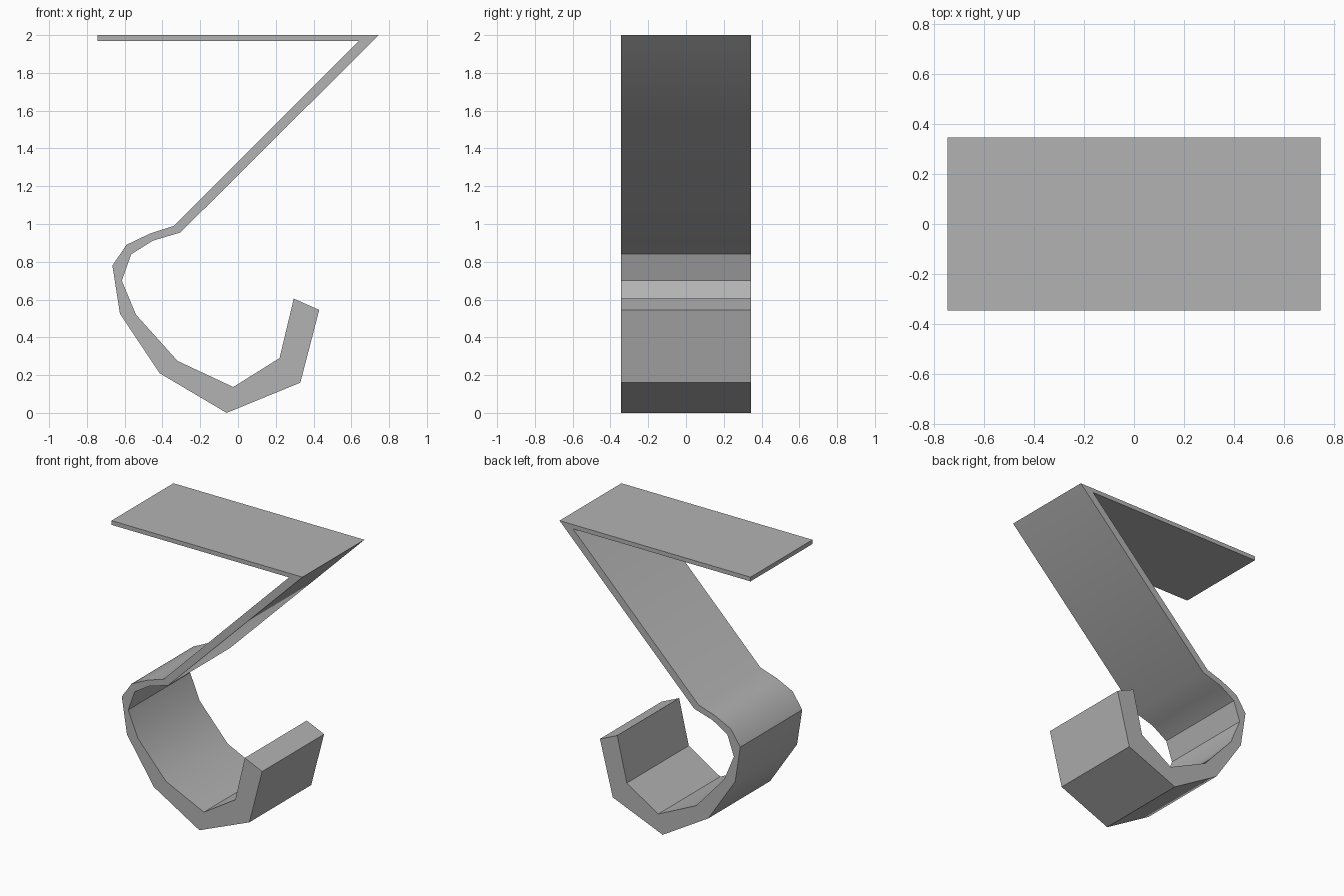
import bpy
import bmesh
import math

cube = bpy.data.objects.get("Cube")
if cube:
    bpy.data.objects.remove(cube, do_unlink=True)

HALF_WIDTH = 0.345

grey = bpy.data.materials.new("plain grey")
grey.use_nodes = True
colour = (0.45, 0.45, 0.45, 1)
grey.diffuse_color = colour
grey.node_tree.nodes["Principled BSDF"].inputs["Base Color"].default_value = colour

# Side profile: top plate, slanted arm, then the inside of the hook
inner = [(-0.745, 2), (0.745, 2), (-0.305, 0.955), (-0.45, 0.912),
         (-0.565, 0.84), (-0.615, 0.70), (-0.54, 0.52), (-0.32, 0.275),
         (-0.025, 0.137), (0.22, 0.29), (0.295, 0.605)]
# Hook tip, back round the outside of the hook, and up the arm
outer = [(0.43, 0.545), (0.33, 0.16), (-0.06, 0), (-0.415, 0.21),
         (-0.625, 0.525), (-0.665, 0.78), (-0.59, 0.89), (-0.465, 0.95),
         (-0.34, 0.99), (0.64, 1.97), (-0.745, 1.97)]

# Extrude the profile across the full width
bm = bmesh.new()
side = bm.faces.new([bm.verts.new((x, -HALF_WIDTH, z)) for x, z in inner + outer])
swept = bmesh.ops.extrude_face_region(bm, geom=[side], use_keep_orig=True)
moved = [v for v in swept["geom"] if isinstance(v, bmesh.types.BMVert)]
bmesh.ops.translate(bm, verts=moved, vec=(0, 2 * HALF_WIDTH, 0))
bmesh.ops.recalc_face_normals(bm, faces=bm.faces)

mesh = bpy.data.meshes.new("bent_strip_hook")
bm.to_mesh(mesh)
bm.free()
mesh.materials.append(grey)
hook = bpy.data.objects.new("bent_strip_hook", mesh)
bpy.context.collection.objects.link(hook)

# Smooth the gentle bends and keep the folds sharp
bpy.ops.object.select_all(action="DESELECT")
hook.select_set(True)
bpy.context.view_layer.objects.active = hook
bpy.ops.object.shade_smooth_by_angle(angle=math.radians(32))
